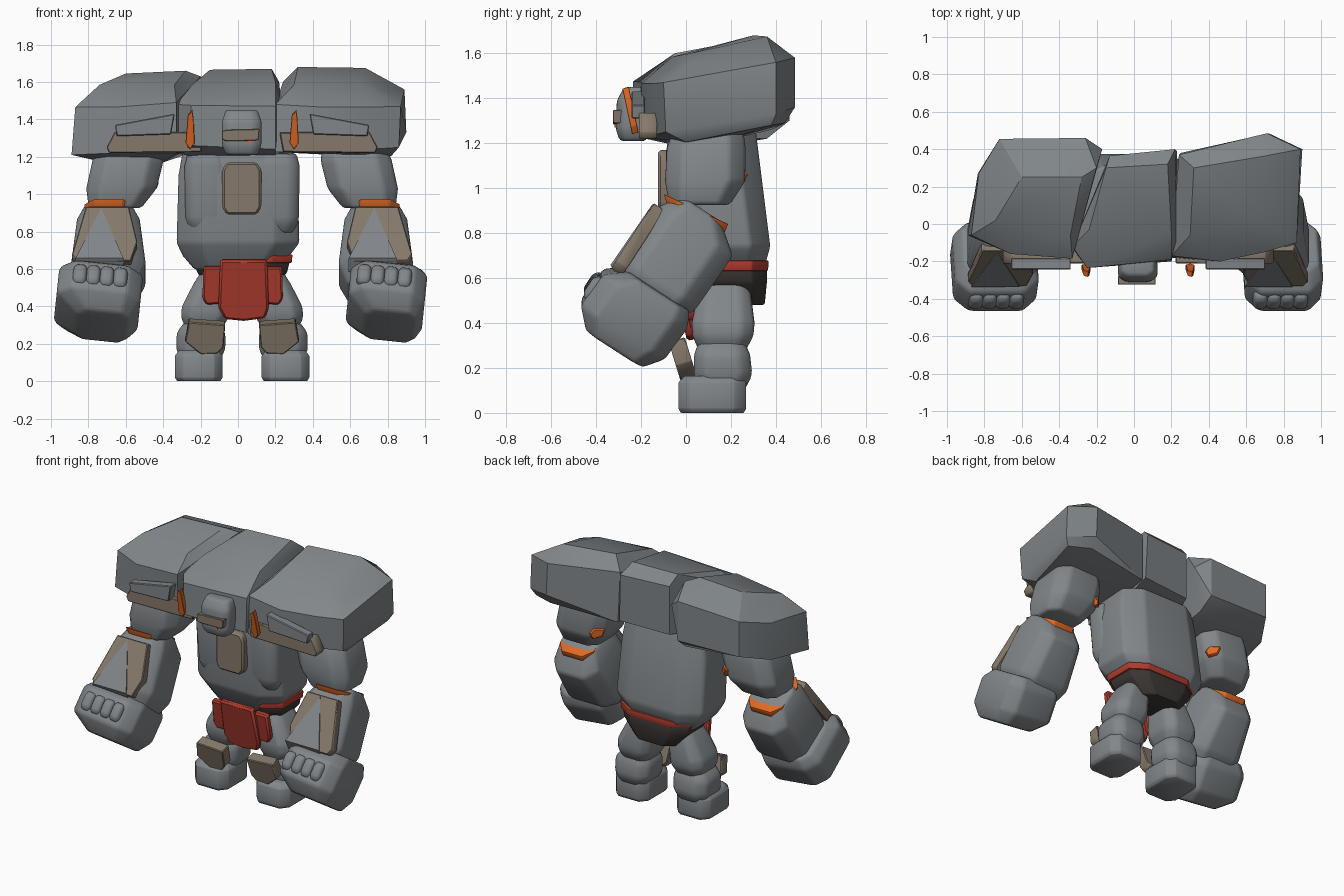
import bpy, bmesh, math
from mathutils import Matrix, Euler, Vector

CX = 0.022  # body centre line


def material(name, rgb):
    m = bpy.data.materials.new(name)
    m.diffuse_color = (*rgb, 1)
    return m


STONE = material("grey stone", (0.22, 0.24, 0.255))
TAN = material("tan stone", (0.235, 0.19, 0.145))
ORANGE = material("orange ember", (0.75, 0.14, 0.018))
RED = material("red cloth", (0.43, 0.045, 0.028))
DARK = material("dark hide", (0.045, 0.037, 0.034))


def hull(name, mat, pts, loc=(0, 0, 0), rot=(0, 0, 0), bevel=0.02, seg=2, angle=35):
    """Convex chunk around a few points, with worn edges."""
    bm = bmesh.new()
    for p in pts:
        bm.verts.new(p)
    bmesh.ops.convex_hull(bm, input=bm.verts[:])
    loose = [v for v in bm.verts if not v.link_faces]
    bmesh.ops.delete(bm, geom=loose, context='VERTS')
    bmesh.ops.dissolve_limit(bm, angle_limit=math.radians(3), verts=bm.verts[:], edges=bm.edges[:])
    if bevel:
        edges = [e for e in bm.edges if len(e.link_faces) == 2
                 and e.calc_face_angle(0) > math.radians(20)]
        bmesh.ops.bevel(bm, geom=edges, offset=bevel, segments=seg, profile=0.5,
                        affect='EDGES', clamp_overlap=True)
    bmesh.ops.recalc_face_normals(bm, faces=bm.faces[:])
    r = Euler([math.radians(a) for a in rot]).to_matrix().to_4x4()
    bm.transform(Matrix.Translation(Vector(loc)) @ r)
    me = bpy.data.meshes.new(name)
    bm.to_mesh(me)
    bm.free()
    me.materials.append(mat)
    ob = bpy.data.objects.new(name, me)
    bpy.context.collection.objects.link(ob)
    bpy.ops.object.select_all(action='DESELECT')
    ob.select_set(True)
    bpy.context.view_layer.objects.active = ob
    bpy.ops.object.shade_smooth_by_angle(angle=math.radians(angle))
    return ob


def rock(name, mat, rings, k=0.6, **kw):
    """Chunk from stacked eight-sided rings: (z, x centre, y centre, half width, half depth)."""
    octo = [(1, k), (k, 1), (-k, 1), (-1, k), (-1, -k), (-k, -1), (k, -1), (1, -k)]
    pts = [(x + a * sx, y + b * sy, z) for z, x, y, sx, sy in rings for a, b in octo]
    return hull(name, mat, pts, **kw)


def plate(name, mat, outline, t, bevel=0.005, **kw):
    """Flat slab: an x-z outline with thickness along y."""
    pts = [(x, y, z) for x, z in outline for y in (-t / 2, t / 2)]
    return hull(name, mat, pts, bevel=bevel, seg=1, **kw)


# Great shoulder boulders and the hump between them
crisp = dict(bevel=0, angle=32)
hull("left_shoulder", STONE, [
    (-.89, -.06, 1.21), (-.66, -.155, 1.22), (-.33, -.18, 1.22), (-.4, .05, 1.17), (-.76, .02, 1.18),
    (-.87, -.06, 1.465), (-.66, -.16, 1.465), (-.33, -.185, 1.49),
    (-.74, .02, 1.585), (-.34, -.06, 1.585), (-.6, .25, 1.645), (-.28, .25, 1.66), (-.2, .3, 1.63),
    (-.72, .455, 1.55), (-.26, .46, 1.57), (-.72, .455, 1.31), (-.26, .46, 1.3),
    (-.83, .27, 1.5), (-.835, .27, 1.25), (-.25, .36, 1.22), (-.17, .4, 1.5)], **crisp)
hull("right_shoulder", STONE, [
    (.86, -.09, 1.25), (.82, 0, 1.205), (.46, -.19, 1.225), (.2, -.18, 1.225), (.6, .15, 1.205),
    (.87, .38, 1.28), (.72, .44, 1.29), (.25, .38, 1.26),
    (.87, -.1, 1.47), (.7, -.15, 1.465), (.46, -.2, 1.465), (.2, -.17, 1.48),
    (.8, 0, 1.545), (.65, .02, 1.6), (.3, -.06, 1.585), (.68, .36, 1.675), (.32, .3, 1.68),
    (.24, .37, 1.6), (.89, .4, 1.56), (.71, .485, 1.58), (.72, .485, 1.36), (.9, .4, 1.33)],
    **crisp)
hull("upper_back", STONE, [
    (-.33, -.13, 1.22), (-.25, -.235, 1.26), (.2, -.2, 1.24), (-.33, -.12, 1.48),
    (-.25, -.235, 1.475), (.2, -.19, 1.47), (.23, -.1, 1.5), (-.24, -.03, 1.59), (.2, -.05, 1.6),
    (-.15, .3, 1.665), (.18, .32, 1.67), (-.13, .365, 1.6), (.22, .4, 1.6),
    (-.13, .365, 1.27), (.23, .39, 1.28), (-.2, .0, 1.19), (.2, .0, 1.19)], **crisp)

# Torso, belt and hips
rock("torso", STONE, [(1.26, 0, .12, .29, .19), (1.1, 0, .12, .318, .205), (.74, 0, .16, .328, .215),
                      (.67, -.01, .175, .285, .18), (.595, -.02, .165, .21, .14)], bevel=.02, seg=3)
rock("belt", RED, [(.632, CX, .185, .265, .18), (.678, CX, .185, .27, .183)], bevel=.006)
rock("hips", DARK, [(.64, CX, .19, .255, .17), (.58, CX, .2, .24, .16), (.48, CX, .23, .15, .12)],
     bevel=.01)
oct_plate = [(-.105, .1), (-.08, .14), (.08, .14), (.105, .1), (.105, -.1), (.08, -.14),
             (-.08, -.14), (-.105, -.1)]
plate("chest_plate", TAN, oct_plate, .06, bevel=.012, loc=(.02, -.095, 1.03))

# Hanging loincloth
plate("front_cloth", RED, [(-.125, .16), (.125, .16), (.135, -.1), (.115, -.16), (0, -.175),
                           (-.1, -.165), (-.135, -.1)], .04, bevel=.012,
      loc=(.03, -.015, .495), rot=(13, 0, 0))

# Head with brow and one glowing eye
rock("head", STONE, [(1.21, .02, -.235, .085, .06), (1.26, .02, -.24, .105, .072),
                     (1.39, .02, -.24, .105, .068), (1.45, .02, -.225, .085, .05)], bevel=.015)
plate("brow", TAN, [(-.1, .022), (-.07, .028), (.1, .032), (.095, -.025), (.07, -.03),
                    (-.08, -.032), (-.1, -.022)], .045, bevel=.003, loc=(.015, -.302, 1.316))
plate("eye", ORANGE, [(-.01, .008), (.01, .008), (.01, -.008), (-.01, -.008)], .009,
      bevel=0, loc=(.058, -.313, 1.278))

FOREARM_TILT = -33
tilt = Euler((math.radians(FOREARM_TILT), 0, 0)).to_matrix()

for side, s in (("left", -1), ("right", 1)):
    def X(d):
        return CX + s * d

    def flip(pts):
        return [(s * x, z) for x, z in pts]

    # Chest slab and collar armour
    rock(side + "_chest", STONE, [(1.22, X(.19), .0, .1, .08), (1.15, X(.19), 0, .118, .09),
                                  (.86, X(.185), .03, .118, .095), (.79, X(.185), .05, .085, .08)])
    plate(side + "_collar", TAN, flip([(.22, 1.225), (.2, 1.33), (.68, 1.335), (.725, 1.25),
                                       (.71, 1.22)]), .08, loc=(CX, -.17, 0))
    plate(side + "_collar_slab", STONE, flip([(.36, 1.43), (.38, 1.32), (.67, 1.31), (.68, 1.37)]),
          .06, loc=(CX, -.213, 0))
    plate(side + "_ember_shard", ORANGE, [(.012, .105), (-.012, .08), (-.024, -.07), (0, -.105),
                                          (.024, -.07), (.018, .06)], .03, bevel=.002,
          loc=(X(.278), -.247, 1.345), rot=(12, 0, 0))
    plate(side + "_cloth", RED, flip([(-.05, .1), (.05, .1), (.055, -.07), (.035, -.105),
                                      (-.05, -.1)]), .045, bevel=.01,
          loc=(.025 + s * .16, .01, .515), rot=(10, 0, 0))

    # Upper arm, glowing mark and elbow ring
    rock(side + "_upper_arm", STONE, [(1.26, X(.6), .1, .17, .155), (1.18, X(.61), .09, .19, .175),
                                      (1.03, X(.645), .085, .188, .178),
                                      (.925, X(.68), .06, .14, .135)], bevel=.02, seg=3)
    plate(side + "_arm_mark", ORANGE, [(-.05, .03), (.02, .035), (.05, 0), (.03, -.035), (-.03, -.02)],
          .05, loc=(X(.495), .225, 1.06), rot=(0, 0, 45 * s))
    rock(side + "_elbow_ring", ORANGE, [(-.03, 0, .02, .12, .14), (.01, 0, 0, .128, .158)],
         bevel=.004, loc=(X(.715), .04, .898), rot=(-25, 0, 0))

    # Forearm and its armour, laid out along the tilted arm
    arm = dict(loc=(X(.715), -.06, .67), rot=(FOREARM_TILT, 0, 0))
    rock(side + "_forearm", STONE, [(.27, 0, -.02, .13, .1), (.17, 0, .01, .168, .2),
                                    (-.12, 0, 0, .2, .2), (-.24, 0, 0, .15, .15)],
         bevel=.02, seg=3, **arm)
    front = Vector(arm["loc"]) + tilt @ Vector((0, -.185, 0))
    plate(side + "_arm_plate", TAN, flip([(-.11, .175), (.12, .175), (.195, -.13), (.17, -.17),
                                          (-.12, -.17), (-.155, -.05)]), .06,
          loc=front, rot=arm["rot"])
    lean = -.015 + s * .015
    ridge = [(x + lean, y, z) for x, y, z in
             ((-.008, -.031, .165), (-.145, -.04, -.16), (.11, -.04, -.16),
              (-.01, .03, .165), (-.145, .03, -.2), (.11, .03, -.2))]
    hull(side + "_arm_ridge", STONE, ridge, bevel=0, loc=front, rot=arm["rot"])

    # Fist and four fingers
    w = .215 - s * .01
    fist = dict(loc=(X(.77), -.235, .425), rot=(FOREARM_TILT, 6, 0))
    rock(side + "_fist", STONE, [(.17, 0, .03, .18, .16), (.1, 0, 0, w, .222),
                                 (-.07, 0, -.01, w, .222), (-.155, .035, 0, .14, .15)], k=.66,
         bevel=.018, seg=3, **fist)
    for i in range(4):
        rock(f"{side}_finger_{i + 1}", STONE, [(-.06, 0, 0, .028, .035), (-.035, 0, 0, .038, .052),
                                               (.035, 0, 0, .038, .052), (.06, 0, 0, .028, .035)],
             bevel=.01, loc=(X(.76) + (i - 1.5) * .072, -.392, .558 - i * .006),
             rot=(FOREARM_TILT, 6, 0))

    # Legs, knee guards and feet
    rock(side + "_thigh", STONE, [(.6, X(.14), .18, .07, .09), (.52, X(.16), .17, .1, .12),
                                  (.4, X(.195), .165, .127, .14), (.34, X(.2), .165, .127, .135),
                                  (.27, X(.205), .16, .09, .1)], bevel=.02, seg=3)
    rock(side + "_shin", STONE, [(.32, X(.215), .16, .09, .1), (.26, X(.22), .16, .13, .125),
                                 (.17, X(.22), .165, .13, .13), (.1, X(.225), .16, .1, .1)])
    plate(side + "_knee_guard", TAN, flip([(-.11, .075), (.085, .09), (.105, -.02), (.02, -.09),
                                           (-.07, -.085), (-.1, -.05)]), .075,
          loc=(X(.2), -.015, .24), rot=(17, 0, 0))
    rock(side + "_foot", STONE, [(0, X(.232), .117, .115, .14), (.02, X(.232), .117, .128, .151),
                                 (.135, X(.232), .117, .128, .151), (.165, X(.232), .12, .105, .125)],
         k=.65, bevel=.003, seg=1)
